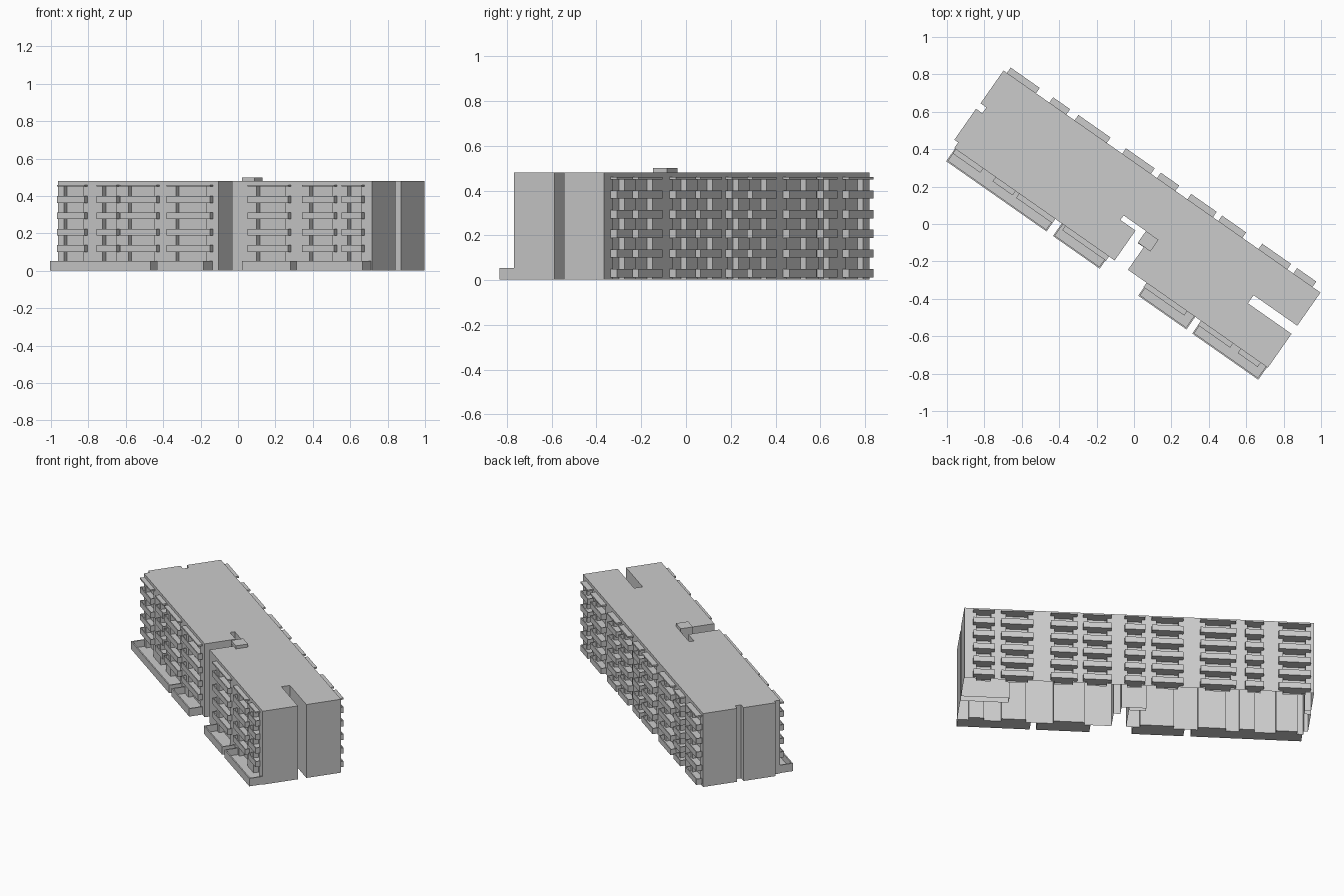
import bpy, bmesh, math
from mathutils import Matrix

if "Cube" in bpy.data.objects:
    bpy.data.objects.remove(bpy.data.objects["Cube"])

# Building frame: u runs along the block, v runs front to back
ROT = Matrix.Rotation(math.radians(-35), 4, 'Z')
FRONT, BACK = -0.219, 0.272
FRONT_OUT, BACK_OUT = -0.247, 0.307
RECESS = 0.03
LEVELS = [0.012 + 0.088 * k for k in range(5)]

front_bays = [(-1.01, -0.83), (-0.75, -0.62), (-0.597, -0.36), (-0.295, -0.01),
              (0.235, 0.50), (0.59, 0.80), (0.85, 0.98)]
back_bays = [(-1.02, -0.83), (-0.743, -0.632), (-0.578, -0.368), (-0.267, -0.08),
             (-0.04, 0.08), (0.158, 0.325), (0.36, 0.517), (0.622, 0.81), (0.85, 0.975)]
terraces = [(-1.015, -0.36), (-0.318, -0.013), (0.238, 0.553), (0.591, 1.022)]


def finish(name, bm):
    mesh = bpy.data.meshes.new(name)
    bm.to_mesh(mesh)
    bm.free()
    ob = bpy.data.objects.new(name, mesh)
    ob.matrix_world = ROT
    bpy.context.collection.objects.link(ob)
    return ob


def shell(name, pts, z0, z1, cap):
    """Upright walls around a plan, open below, with an optional roof."""
    bm = bmesh.new()
    low = [bm.verts.new((u, v, z0)) for u, v in pts]
    top = [bm.verts.new((u, v, z1)) for u, v in pts]
    for i in range(len(pts)):
        j = (i + 1) % len(pts)
        bm.faces.new((low[i], low[j], top[j], top[i]))
    if cap:
        bm.faces.new(top)
    return finish(name, bm)


def add_box(bm, u0, u1, v0, v1, z0, z1):
    m = Matrix.Translation(((u0 + u1) / 2, (v0 + v1) / 2, (z0 + z1) / 2))
    m = m @ Matrix.Diagonal((u1 - u0, abs(v1 - v0), z1 - z0, 1))
    bmesh.ops.create_cube(bm, size=1, matrix=m)


def add_tray(bm, u0, u1, wall, outer, z0, z1, t, floor):
    """Floor slab with a parapet on the three open sides."""
    s = 1 if outer > wall else -1
    add_box(bm, u0, u1, wall, outer, z0, z0 + floor)
    zb = z0 + floor
    add_box(bm, u0, u1, outer - s * t, outer, zb, z1)
    for a in (u0, u1 - t):
        add_box(bm, a, a + t, wall, outer - s * t, zb, z1)


def notches(bays, face, depth, lo, hi):
    """Recess points for the bays between lo and hi, in rising u."""
    pts = []
    for a, b in bays:
        if a >= lo and b <= hi:
            m = (b - a) * 0.15
            pts += [(a + m, face), (a + m, face + depth),
                    (b - m, face + depth), (b - m, face)]
    return pts


def outline(recess):
    """Plan of the block, counter-clockwise from the front left corner."""
    def row(bays, face, d, lo, hi):
        return notches(bays, face, d, lo, hi) if recess else []
    pts = [(-1.045, -0.182), (-1.02, -0.182), (-1.02, FRONT)]
    pts += row(front_bays, FRONT, RECESS, -1.02, 0.02)
    # entrance court
    pts += [(0.027, FRONT), (0.027, -0.024), (-0.072, -0.024), (-0.072, 0.006),
            (0.074, 0.006), (0.074, -0.072), (0.114, -0.072), (0.114, FRONT)]
    pts += row(front_bays, FRONT, RECESS, 0.12, 1.01)
    # slot in the right end
    pts += [(1.027, FRONT), (1.027, 0.002), (0.742, 0.002), (0.742, 0.055),
            (1.027, 0.055), (1.027, BACK)]
    pts += row(back_bays, BACK, -RECESS, -1.03, 1.01)[::-1]
    # small slot in the left end
    pts += [(-1.042, BACK), (-1.042, 0.058), (-1.004, 0.058),
            (-1.004, 0.02), (-1.045, 0.02)]
    return pts


# Main walls with recessed balcony bays, and the plain roof edge above
shell("main_walls", outline(True), 0.003, 0.455, False)
shell("roof", outline(False), 0.455, 0.48, True)

# Stair and lift housing on the roof edge
bm = bmesh.new()
add_box(bm, 0.074, 0.156, -0.07, 0.006, 0.45, 0.5)
finish("roof_housing", bm)

# Balconies with solid parapets, and thin canopies over the top floor
for name, bays, face, outer, levels in (
        ("front", front_bays, FRONT, FRONT_OUT, LEVELS[1:]),
        ("back", back_bays, BACK, BACK_OUT, LEVELS)):
    s = 1 if outer > face else -1
    slabs, canopies = bmesh.new(), bmesh.new()
    for a, b in bays:
        m = (b - a) * 0.15
        for z in levels:
            add_tray(slabs, a, b, face, outer, z, z + 0.037, 0.006, 0.008)
            add_box(slabs, a + m, b - m, face - s * RECESS, face, z, z + 0.008)
        add_box(canopies, a, b, face, outer, 0.45, 0.46)
        add_box(canopies, a + m, b - m, face - s * RECESS, face, 0.45, 0.46)
    finish(name + "_balconies", slabs)
    finish(name + "_canopies", canopies)

# Walled ground floor terraces along the front, with floors into the bays
bm = bmesh.new()
for a, b in terraces:
    add_tray(bm, a, b, FRONT, -0.301, 0.003, 0.054, 0.008, 0.008)
for a, b in front_bays:
    m = (b - a) * 0.15
    add_box(bm, a + m, b - m, FRONT, FRONT + RECESS, 0.003, 0.011)
finish("terraces", bm)
